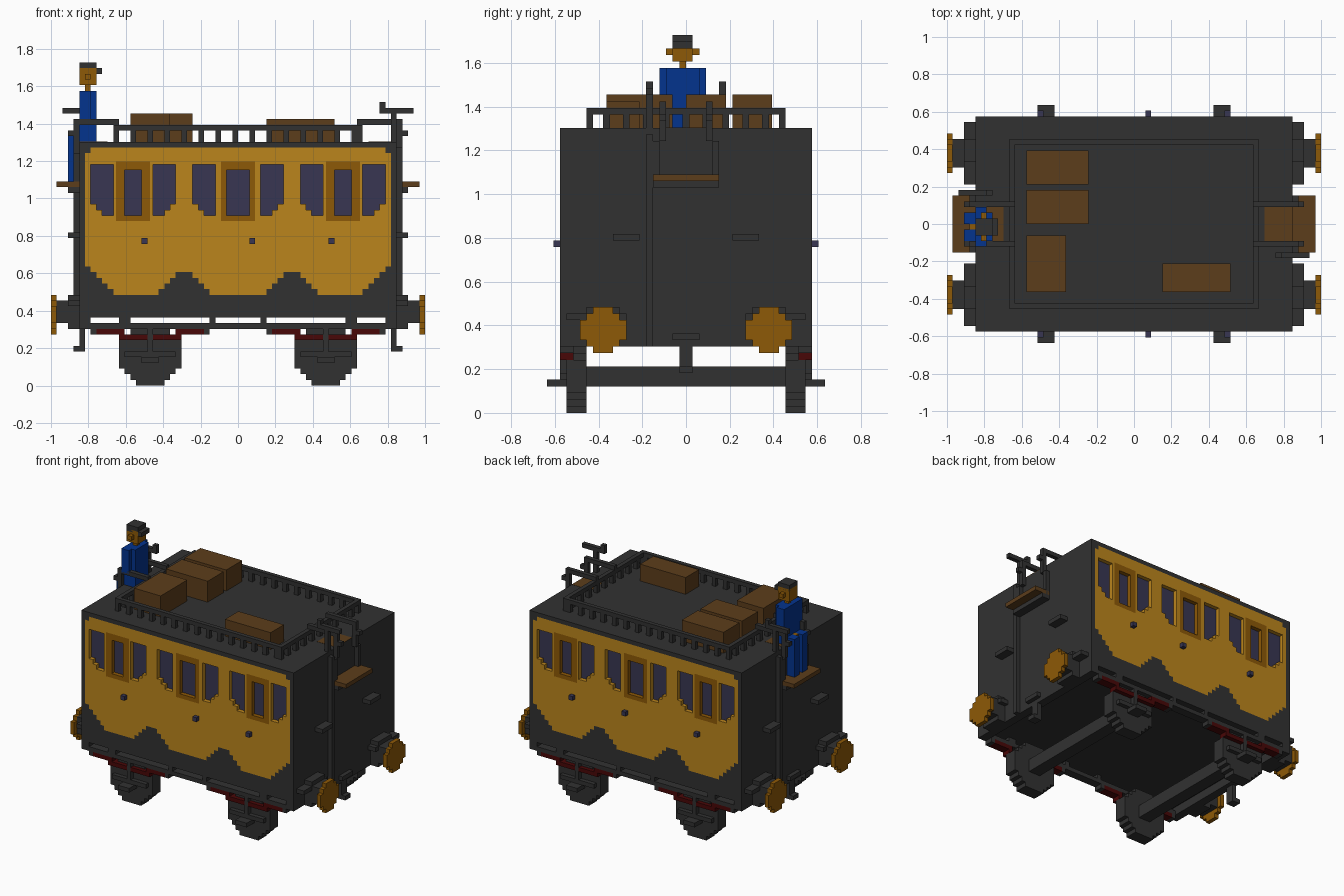
import bpy
import bmesh
from math import floor, hypot

cube = bpy.data.objects.get("Cube")
if cube:
    bpy.data.objects.remove(cube, do_unlink=True)

UNIT = 1 / 33  # size of one building block


def material(name, *rgb):
    mat = bpy.data.materials.new(name)
    mat.use_nodes = True
    mat.diffuse_color = (*rgb, 1)
    mat.node_tree.nodes["Principled BSDF"].inputs["Base Color"].default_value = (*rgb, 1)
    return mat


charcoal = material("charcoal", .031, .031, .031)
yellow = material("yellow", .5, .235, .012)
ochre = material("ochre", .27, .1, .002)
glass = material("dusky glass", .04, .037, .085)
leather = material("brown leather", .107, .047, .011)
red = material("dark red", .066, .002, .002)
blue = material("blue cloth", .001, .033, .27)

SIDES = {
    "none": [(1, 1)],
    "x": [(1, 1), (-1, 1)],
    "y": [(1, 1), (1, -1)],
    "both": [(1, 1), (-1, 1), (1, -1), (-1, -1)],
    "turn": [(1, 1), (-1, -1)],
}


def finish(name, bm, mats):
    bmesh.ops.scale(bm, vec=(UNIT, UNIT, UNIT), verts=bm.verts)
    mesh = bpy.data.meshes.new(name)
    bm.to_mesh(mesh)
    bm.free()
    for mat in mats:
        mesh.materials.append(mat)
    obj = bpy.data.objects.new(name, mesh)
    bpy.context.collection.objects.link(obj)
    return obj


def part(name, mat, boxes, mirror="none"):
    """Boxes given as x, y and z ranges in block units, repeated by mirroring."""
    bm = bmesh.new()
    for sx, sy in SIDES[mirror]:
        for xs, ys, zs in boxes:
            made = bmesh.ops.create_cube(bm, size=1)["verts"]
            size = (xs[1] - xs[0], ys[1] - ys[0], zs[1] - zs[0])
            mid = (sx * sum(xs) / 2, sy * sum(ys) / 2, sum(zs) / 2)
            bmesh.ops.scale(bm, vec=size, verts=made)
            bmesh.ops.translate(bm, vec=mid, verts=made)
    return finish(name, bm, [mat])


def disc_rows(count, slack):
    """Half width and height range for each row of a stepped disc."""
    for row in range(count):
        drop = abs(row + .5 - count / 2)
        yield min(count / 2, count / 2 + slack - drop), row


# Carriage body
part("body_core", charcoal, [((-28, 28), (-18, 18), (12, 43))])
part("side_borders", charcoal, [
    ((-28, 28), (18, 19), (42, 43)),
    ((-28, 28), (18, 19), (12, 13)),
    ((27, 28), (18, 19), (10, 42)),
    ((-28, -27), (18, 19), (10, 42)),
], "y")

# Open frame below the body
part("end_sills", charcoal, [((26, 28), (-18, 18), (10, 12))], "x")
part("frame_rails", charcoal, [((-27, 27), (17, 19), (10, 11))], "y")
part("frame_posts", charcoal, [
    ((a, b), (17, 19), (11, 12)) for a, b in [(4, 5), (19, 21), (26, 27)]
], "both")

# Painted sides with recessed windows
WAVE = [(0, 16), (4, 16), (8.5, 20.4), (10.5, 20.4), (15, 16), (21, 16), (27, 21.6)]
PAINT = [charcoal, yellow, ochre, glass]


def wave_height(x):
    for (a, low), (b, high) in zip(WAVE, WAVE[1:]):
        if a <= x <= b:
            return floor(low + (high - low) * (x - a) / (b - a))
    return 0


def paint_at(x, z):
    """Palette index on the side wall at one point."""
    if abs(x) > 27 or not 13 < z < 42 or (abs(x) > 26 and z > 41):
        return 0
    side_door = abs(x) > 9.5
    dx = abs(abs(x) - 18.5) if side_door else abs(x)
    pane, start = (1.5, 3.5) if side_door else (2, 4)
    if dx < pane and 30 < z < 38:
        return 3
    if hypot(max(dx - 2, 0), max(abs(z - 34.25) - 4.25, 0)) < 1.1:
        return 2
    step = floor(dx - start)
    if 0 <= step < 4 and 30 + max(0, step - 1) < z < 39:
        return 3
    return 1 if z > wave_height(floor(abs(x)) + .5) else 0


def side_wall(name, sign):
    bm = bmesh.new()
    h = .25

    def quad(points, index):
        points = points if sign < 0 else points[::-1]
        face = bm.faces.new([bm.verts.new((x, sign * y, z)) for x, y, z in points])
        face.material_index = index

    for i in range(-54, 54):
        for k in range(26, 84):
            x, z = i / 2 + h, k / 2 + h
            paint = paint_at(x, z)
            y = 18.02 if paint == 3 else 19
            corners = [(x - h, z - h), (x + h, z - h), (x + h, z + h), (x - h, z + h)]
            quad([(a, y, c) for a, c in corners], paint)
            # Window jambs take the colour of the wall beside them
            for n, (dx, dz) in enumerate([(0, -1), (1, 0), (0, 1), (-1, 0)]):
                beside = paint_at(x + dx / 2, z + dz / 2)
                if paint == 3 and beside != 3:
                    (a, c), (b, d) = corners[n], corners[(n + 1) % 4]
                    quad([(a, 19, c), (b, 19, d), (b, y, d), (a, y, c)], beside)
    bmesh.ops.remove_doubles(bm, verts=bm.verts, dist=.01)
    bmesh.ops.dissolve_limit(bm, angle_limit=.01, verts=bm.verts, edges=bm.edges,
                             delimit={"MATERIAL"})
    finish(name, bm, PAINT)


side_wall("front_wall", -1)
side_wall("back_wall", 1)
part("door_handles", glass, [
    ((x, x + 1), (19, 20), (25, 26)) for x in (-17, 2, 16)
], "y")

# Wheels, axles and springs
MID = 15.5
part("wheels", charcoal, [
    ((MID - half, MID + half), (15, 18), (row, row + 1)) for half, row in disc_rows(11, 2)
], "both")
part("axles", charcoal, [((14, 17), (-15, 15), (4, 7))], "x")
part("axle_boxes", charcoal, [
    ((14, 17), (18, 21), (4, 5)),
    ((11, 20), (18, 19), (5, 6)),
    ((15, 16), (18, 19), (6, 10)),
], "both")
part("leaf_springs", red, [
    ((6, 11), (17, 19), (9, 10)),
    ((10, 15), (17, 19), (8, 9)),
    ((16, 21), (17, 19), (8, 9)),
    ((20, 25), (17, 19), (9, 10)),
], "both")
part("spring_shackles", charcoal, [
    ((5, 6), (17, 19), (9, 10)),
    ((25, 26), (17, 19), (9, 10)),
], "both")

# Buffers and couplings
part("buffer_discs", ochre, [
    ((32, 33), (12.5 - half, 12.5 + half), (row + 9, row + 10))
    for half, row in disc_rows(7, 1)
], "both")
part("buffer_shafts", charcoal, [
    ((28, 32), (10, 15), (11, 15)),
    ((28, 30), (10, 15), (10, 16)),
    ((28, 30), (9, 18), (14, 15)),
], "both")
part("couplings", charcoal, [
    ((27, 28), (-1, 1), (6, 10)),
    ((28, 29), (-1, 1), (6, 7)),
    ((28, 29), (-2, 2), (11, 12)),
], "x")

# Roof seats, footboards, arm rails, steps and brake poles
part("roof_seats", leather, [((23, 28), (-3, 3), (42.9, 43.05))], "x")
part("footboards", leather, [((28, 32), (-5, 5), (35, 36))], "x")
part("footboard_brackets", charcoal, [((28, 30), (-5, 5), (34, 35))], "x")
part("seat_arms", charcoal, [
    ((28, 29), (4, 5), (34, 41)),
    ((21, 29), (3, 4), (46, 47)),
    ((28, 29), (3, 4), (41, 46)),
    ((29, 30), (3, 4), (44, 45)),
], "both")
part("end_steps", charcoal, [((28, 30), (7, 11), (26, 27))], "both")
part("brake_poles", charcoal, [
    ((28, 29), (-6, -5), (10, 42)),
    ((27, 28), (-6, -5), (41, 49)),
    ((25, 31), (-6, -5), (48, 49)),
    ((25, 26), (-6, -5), (49, 50)),
], "turn")

# Roof railing and luggage
part("long_rails", charcoal, [((-22, 22), (14, 15), (45, 46))], "y")
part("cross_rails", charcoal, [((21, 22), (-14, 14), (45, 46))], "x")
part("long_balusters", charcoal, [
    ((x, x + 1), (14, 15), (43, 45)) for x in [*range(-22, 21, 3), 21]
], "y")
part("cross_balusters", charcoal, [
    ((21, 22), (y - .5, y + .5), (43, 45)) for y in range(-12, 13, 3)
], "x")
part("large_trunks", leather, [
    ((-19, -8), (7, 13), (43, 48)),
    ((-19, -8), (0, 6), (43, 48)),
    ((-19, -12), (-12, -2), (43, 48)),
])
part("small_trunk", leather, [((5, 17), (-12, -7), (43, 47))])

# Seated coachman
part("coachman_coat", blue, [
    ((-28, -25), (-3, 2), (43, 52)),
    ((-28, -26), (-4, -3), (46, 52)),
    ((-28, -26), (2, 3), (46, 52)),
])
part("coachman_legs", blue, [
    ((-30, -28), (-3, -1), (36, 45)),
    ((-30, -28), (0, 2), (36, 45)),
])
part("coachman_head", ochre, [
    ((-27, -26), (-1, 0), (52, 53)),
    ((-28, -25), (-2, 1), (53, 56)),
    ((-27, -26), (-3, 2), (54, 55)),
    ((-29, -28), (-1, 0), (43, 45)),
])
part("coachman_hat", charcoal, [
    ((-28, -25), (-2, 1), (55.5, 57)),
    ((-25, -24), (-2, 1), (55, 56)),
])
